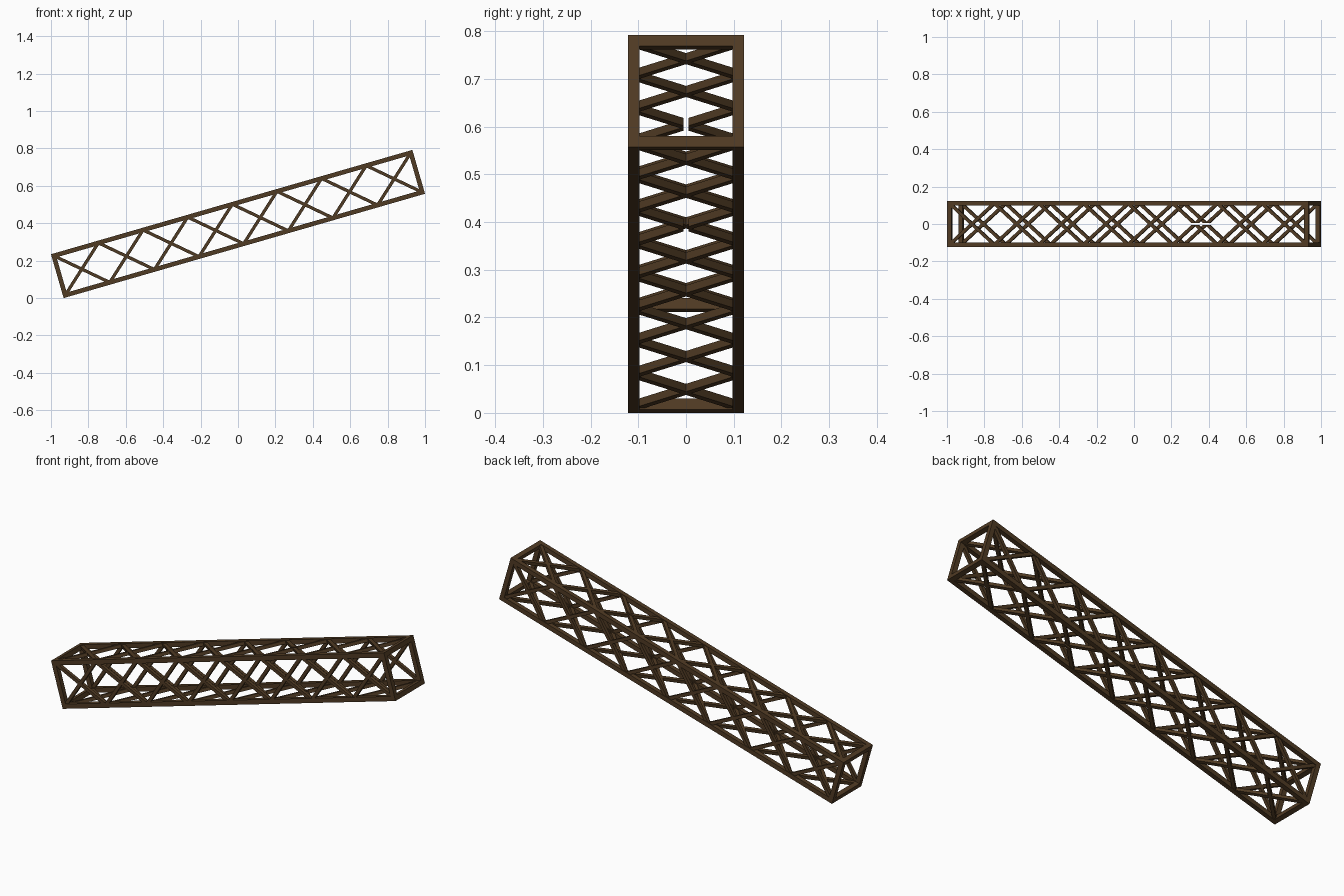
import bpy, bmesh, math
from mathutils import Vector, Matrix

if "Cube" in bpy.data.objects:
    bpy.data.objects.remove(bpy.data.objects["Cube"])

TILT = math.radians(16.1)
HALF_L, HALF_W = 1.0055, 0.122      # outer half length / half width
BAR, BRACE = 0.024, 0.017           # chord and brace thickness
EU, EW = HALF_L - BAR / 2, HALF_W - BAR / 2
BAYS = 8
STEP = 2 * EU / BAYS
SLIT_BAY, SLIT = 5, 0.005           # bay whose top/bottom braces stop short of the middle

wood = bpy.data.materials.new("dark_brown")
wood.diffuse_color = (0.08, 0.043, 0.017, 1)
wood.use_nodes = True
wood.node_tree.nodes["Principled BSDF"].inputs["Base Color"].default_value = wood.diffuse_color
PLACE = Matrix.Translation((0, 0, 0.396)) @ Matrix.Rotation(-TILT, 4, 'Y')


def bar(bm, a, b, t, n):
    """Square bar from a to b, with one side facing n."""
    a, b, n = Vector(a), Vector(b), Vector(n)
    d = b - a
    length = d.length
    d.normalize()
    s = n.cross(d)
    m = Matrix((d, s, n)).transposed().to_4x4()
    m = Matrix.Translation((a + b) / 2) @ m @ Matrix.Diagonal((length, t, t, 1))
    bmesh.ops.create_cube(bm, size=1, matrix=m)


def finish(bm, name):
    me = bpy.data.meshes.new(name)
    bm.to_mesh(me)
    bm.free()
    me.materials.append(wood)
    ob = bpy.data.objects.new(name, me)
    ob.matrix_world = PLACE
    bpy.context.collection.objects.link(ob)
    return ob


# four long chords
bm = bmesh.new()
for y in (-EW, EW):
    for z in (-EW, EW):
        bar(bm, (-HALF_L, y, z), (HALF_L, y, z), BAR, (0, 0, 1))
finish(bm, "long_chords")

# square frames at both ends
for x, name in ((-EU, "lower_end_frame"), (EU, "upper_end_frame")):
    bm = bmesh.new()
    for s in (-EW, EW):
        bar(bm, (x, s, -EW), (x, s, EW), BAR, (1, 0, 0))
        bar(bm, (x, -EW, s), (x, EW, s), BAR, (1, 0, 0))
    finish(bm, name)

# crossed braces on the two sides, and on the top and bottom
sides, decks, split = bmesh.new(), bmesh.new(), bmesh.new()
for i in range(BAYS):
    x0 = -EU + i * STEP
    x1 = x0 + STEP
    for f in (-EW, EW):
        for s in (-EW, EW):
            bar(sides, (x0, f, s), (x1, f, -s), BRACE, (0, 1, 0))
            target = split if i == SLIT_BAY else decks
            bar(target, (x0, s, f), (x1, -s, f), BRACE, (0, 0, 1))
finish(sides, "side_braces")
finish(decks, "top_and_bottom_braces")

# split bay: keep one half, mirror it across the narrow gap
bmesh.ops.bisect_plane(split, geom=split.verts[:] + split.edges[:] + split.faces[:],
                       plane_co=(0, SLIT, 0), plane_no=(0, 1, 0), clear_inner=True)
bmesh.ops.holes_fill(split, edges=[e for e in split.edges if e.is_boundary])
ob = finish(split, "split_braces")
mod = ob.modifiers.new("mirror", 'MIRROR')
mod.use_axis = (False, True, False)
mod.use_mirror_merge = False
